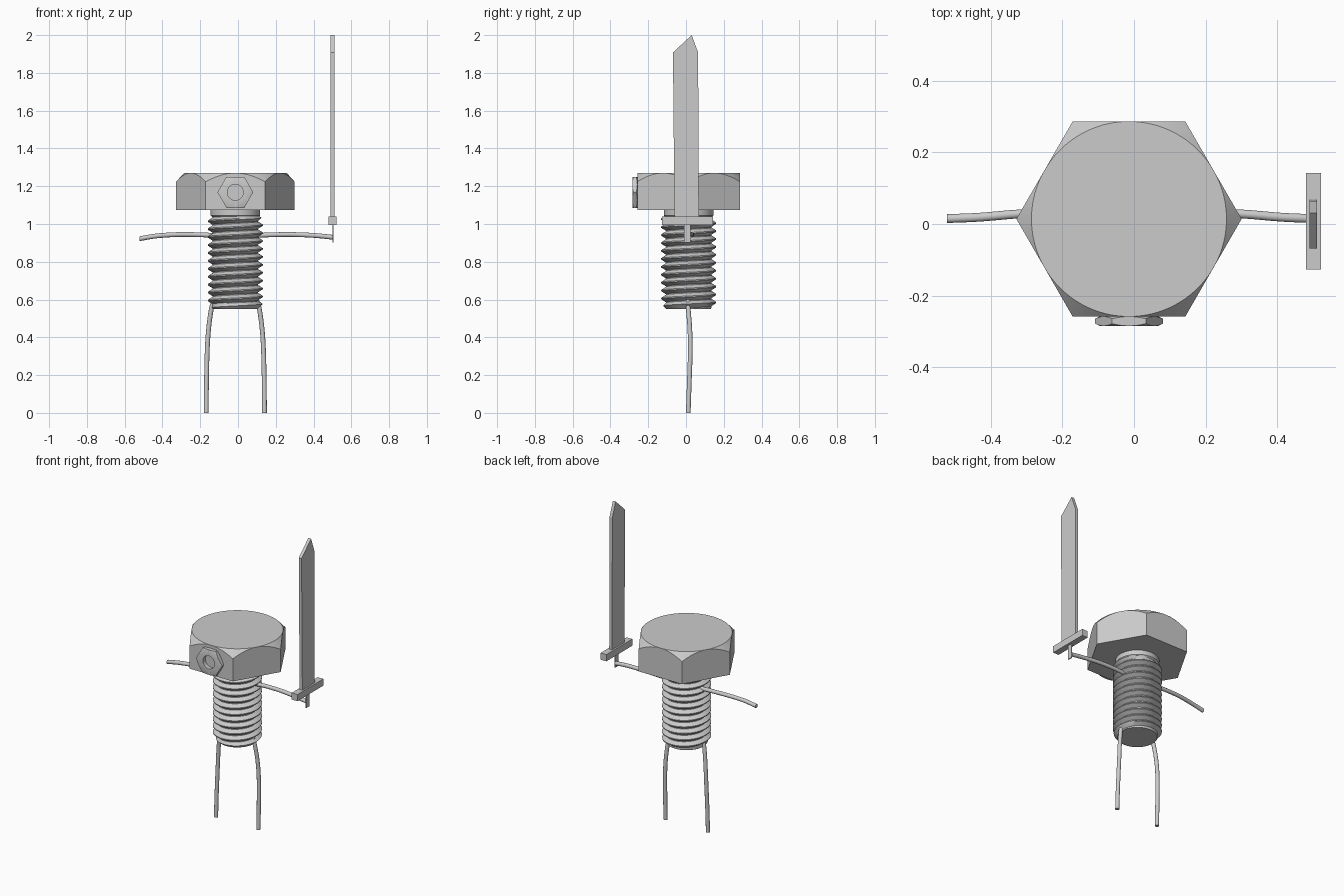
import bpy, bmesh, math
from mathutils import Matrix, Vector

if "Cube" in bpy.data.objects:
    bpy.data.objects.remove(bpy.data.objects["Cube"])

CX, CY = -0.014, 0.014          # bolt axis
steel = bpy.data.materials.new("steel_grey")
steel.diffuse_color = (0.6, 0.6, 0.6, 1)
steel.use_nodes = True
steel.node_tree.nodes["Principled BSDF"].inputs["Base Color"].default_value = steel.diffuse_color


def finish(name, bm, smooth=True):
    bmesh.ops.remove_doubles(bm, verts=bm.verts, dist=1e-5)
    bmesh.ops.recalc_face_normals(bm, faces=bm.faces)
    me = bpy.data.meshes.new(name)
    bm.to_mesh(me)
    bm.free()
    me.materials.append(steel)
    ob = bpy.data.objects.new(name, me)
    bpy.context.collection.objects.link(ob)
    if smooth:
        bpy.ops.object.select_all(action='DESELECT')
        ob.select_set(True)
        bpy.context.view_layer.objects.active = ob
        bpy.ops.object.shade_smooth_by_angle(angle=math.radians(28))
    return ob


def loft(rings, caps=True, loop=False):
    """Skin closed rings of equal point count."""
    bm = bmesh.new()
    vs = [[bm.verts.new(p) for p in r] for r in rings]
    n = len(vs[0])
    pairs = list(zip(vs, vs[1:])) + ([(vs[-1], vs[0])] if loop else [])
    for a, b in pairs:
        for i in range(n):
            j = (i + 1) % n
            bm.faces.new((a[i], a[j], b[j], b[i]))
    if caps:
        bm.faces.new(vs[0])
        bm.faces.new(vs[-1])
    return bm


SEG = 72
ANG = [2 * math.pi * i / SEG for i in range(SEG)]


def circle(r, z):
    return [(r * math.cos(a), r * math.sin(a), z) for a in ANG]


def hexagon(ap, z, slope=0.0):
    """Hexagon outline, its corners pulled in z by a chamfer cone."""
    pts = []
    for a in ANG:
        r = ap / math.cos(a % (math.pi / 3) - math.pi / 6)
        pts.append((r * math.cos(a), r * math.sin(a), z - (r - ap) * slope))
    return pts


# Bolt head
bm = loft([circle(0.272, 1.27), hexagon(0.272, 1.27, 1.1), hexagon(0.272, 1.075)])
bmesh.ops.translate(bm, verts=bm.verts, vec=(CX, CY, 0))
finish("bolt_head", bm)

# Small nut on the front of the head
ap, t = 0.082, 0.026
bm = loft([circle(0.042, 0), circle(ap, 0), hexagon(ap, 0, -0.5),
           hexagon(ap, t, 0.5), circle(ap, t), circle(0.042, t)],
          caps=False, loop=True)
bmesh.ops.transform(bm, verts=bm.verts, matrix=Matrix.Translation((CX, -0.258, 1.168))
                    @ Matrix.Rotation(math.pi / 2, 4, 'X'))
finish("front_nut", bm)

# Shank core with plain neck under the head
bm = loft([circle(0.118, 0.551), circle(0.12, 0.555), circle(0.12, 1.035),
           circle(0.131, 1.045), circle(0.131, 1.08)])
bmesh.ops.translate(bm, verts=bm.verts, vec=(CX, CY, 0))
finish("shank_core", bm)

# Helical thread, clamped to the shank ends and tapered at the tip
Z0, Z1, PITCH, N = 0.551, 1.045, 0.042, 48
profile = [(0.0, 0.121), (0.10, 0.121), (0.48, 0.146), (0.62, 0.146)]
rows = []
for k in range(-2, int((Z1 - Z0) / PITCH) + 3):
    rows += [(k + f, r) for f, r in profile]
bm = bmesh.new()
grid = []
for f, r in rows:
    line = []
    for i in range(N + 1):
        z = min(max(Z0 + PITCH * (f + i / N), Z0), Z1)
        rr = min(r, 0.119 + (z - Z0) * 1.0, 0.121 + (Z1 - z) * 1.5)
        a = 2 * math.pi * i / N
        line.append(bm.verts.new((CX + rr * math.cos(a), CY + rr * math.sin(a), z)))
    grid.append(line)
for a, b in zip(grid, grid[1:]):
    for i in range(N):
        q = (a[i], a[i + 1], b[i + 1], b[i])
        if max(v.co.z for v in q) - min(v.co.z for v in q) > 1e-6:
            bm.faces.new(q)
finish("shank_thread", bm)


def wire(name, pts, r=0.0125, sides=14, sub=5):
    """Round wire swept along a smoothed path."""
    P = [Vector(p) for p in pts]
    E = [2 * P[0] - P[1]] + P + [2 * P[-1] - P[-2]]
    path = []
    for i in range(1, len(E) - 2):
        a, b, c, d = E[i - 1:i + 3]
        for s in range(sub):
            u = s / sub
            path.append(0.5 * (2 * b + (c - a) * u + (2 * a - 5 * b + 4 * c - d) * u * u
                               + (3 * b - a - 3 * c + d) * u ** 3))
    path.append(P[-1])
    rings = []
    for i, p in enumerate(path):
        tan = (path[min(i + 1, len(path) - 1)] - path[max(i - 1, 0)]).normalized()
        if i == len(path) - 1:      # square-cut end
            k = max(range(3), key=lambda m: abs(tan[m]))
            tan = Vector([math.copysign(1, tan[m]) if m == k else 0 for m in range(3)])
        u = tan.cross(Vector((0, 1, 0))).normalized()
        v = tan.cross(u)
        rings.append([p + r * (u * math.cos(2 * math.pi * s / sides)
                               + v * math.sin(2 * math.pi * s / sides)) for s in range(sides)])
    finish(name, loft(rings))


# Legs and arms, mirrored about the bolt axis
for side, s in (("left", -1), ("right", 1)):
    wire(side + "_leg", [(CX + s * x, y, z) for x, y, z in (
        (0.112, 0.010, 0.60), (0.127, 0.012, 0.55), (0.141, 0.020, 0.45),
        (0.149, 0.023, 0.33), (0.153, 0.017, 0.15), (0.154, 0.012, 0.0))])
wire("left_arm", [(-0.10, 0.03, 0.938), (-0.20, 0.032, 0.943), (-0.32, 0.028, 0.944),
                  (-0.43, 0.019, 0.937), (-0.522, 0.015, 0.922)])
wire("right_arm", [(0.08, 0.03, 0.938), (0.18, 0.032, 0.943), (0.30, 0.028, 0.944),
                   (0.41, 0.019, 0.939), (0.499, 0.015, 0.930)])


def plate(name, outline, x, thick):
    """Flat plate from a (y, z) outline."""
    finish(name, loft([[(x + d, y, z) for y, z in outline]
                       for d in (-thick / 2, thick / 2)]), smooth=False)


# Sword: blade, guard and grip
plate("sword_blade", [(-0.061, 1.035), (0.068, 1.035), (0.064, 1.908),
                      (0.030, 2.0), (-0.069, 1.908)], 0.5, 0.02)
plate("sword_guard", [(-0.127, 0.996), (0.142, 0.996), (0.142, 1.04), (-0.127, 1.04)], 0.5, 0.042)
plate("sword_grip", [(-0.011, 0.903), (0.023, 0.903), (0.023, 1.0), (-0.011, 1.0)], 0.502, 0.006)
